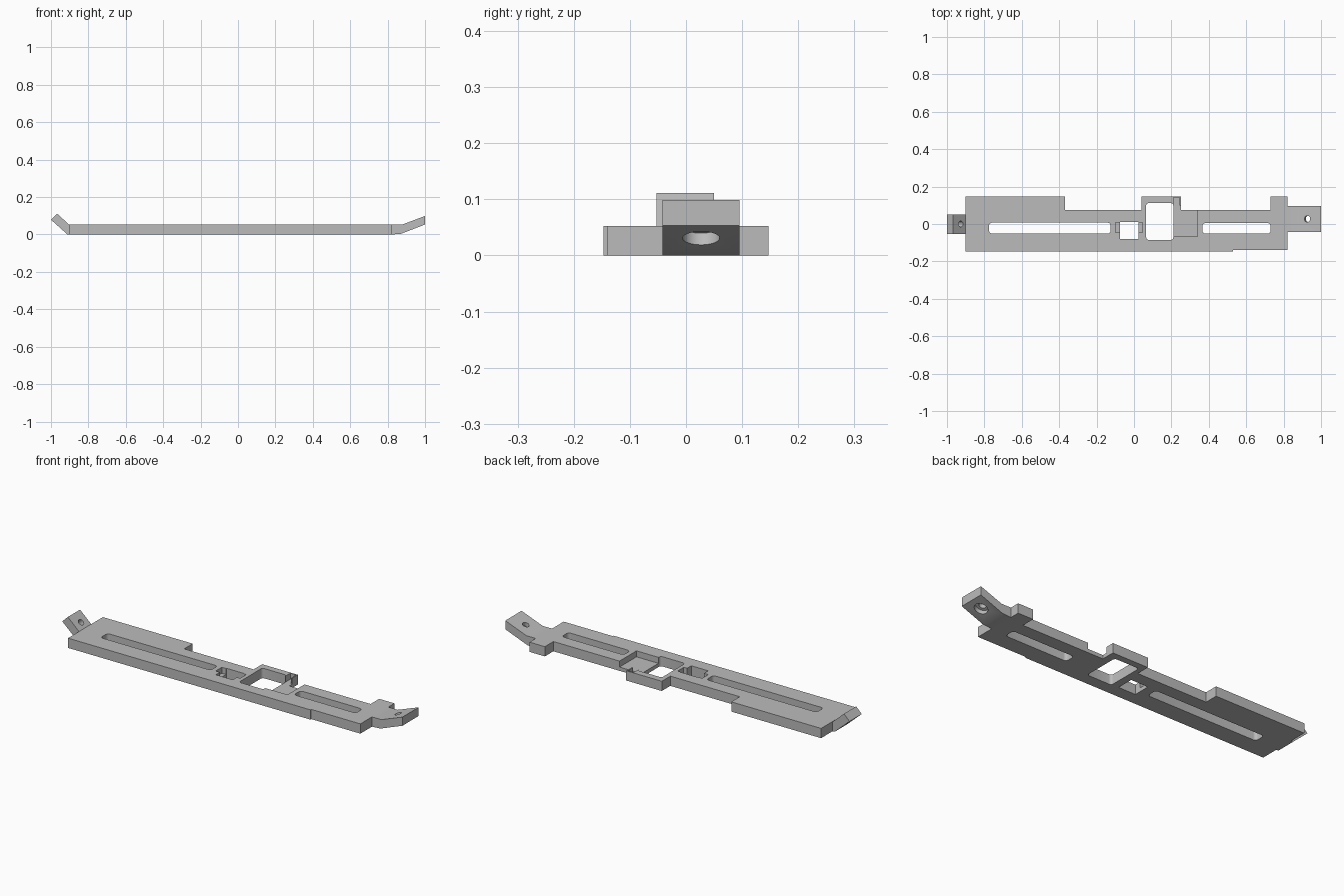
import bpy, bmesh, math
from mathutils import Vector

cube = bpy.data.objects.get("Cube")
if cube:
    bpy.data.objects.remove(cube, do_unlink=True)

grey = bpy.data.materials.new("light grey")
grey.use_nodes = True
grey.diffuse_color = (0.5, 0.5, 0.5, 1)
grey.node_tree.nodes["Principled BSDF"].inputs["Base Color"].default_value = (0.5, 0.5, 0.5, 1)

T = 0.052  # plate thickness


def prism(name, points, offset):
    """Extrude a closed 3D profile along an offset vector."""
    bm = bmesh.new()
    face = bm.faces.new([bm.verts.new(p) for p in points])
    top = bmesh.ops.extrude_face_region(bm, geom=[face])["geom"]
    bmesh.ops.translate(bm, vec=offset, verts=[v for v in top if isinstance(v, bmesh.types.BMVert)])
    bmesh.ops.recalc_face_normals(bm, faces=bm.faces)
    mesh = bpy.data.meshes.new(name)
    bm.to_mesh(mesh)
    bm.free()
    mesh.materials.append(grey)
    obj = bpy.data.objects.new(name, mesh)
    bpy.context.collection.objects.link(obj)
    return obj


def rounded(x0, x1, y0, y1, r, z):
    """Outline of a rectangle with rounded corners."""
    pts = []
    corners = [(x1 - r, y1 - r), (x0 + r, y1 - r), (x0 + r, y0 + r), (x1 - r, y0 + r)]
    for i, (cx, cy) in enumerate(corners):
        for k in range(5):
            a = (i + k / 4) * math.pi / 2
            pts.append((cx + r * math.cos(a), cy + r * math.sin(a), z))
    return pts


def rect(x0, x1, y0, y1, z):
    return [(x0, y0, z), (x1, y0, z), (x1, y1, z), (x0, y1, z)]


def cut(obj, cutter):
    """Subtract the cutter, then delete it."""
    cutter.hide_render = True
    mod = obj.modifiers.new("cut", "BOOLEAN")
    mod.operation = "DIFFERENCE"
    mod.solver = "EXACT"
    mod.object = cutter
    bpy.context.view_layer.objects.active = obj
    bpy.ops.object.modifier_apply(modifier=mod.name)
    bpy.data.objects.remove(cutter, do_unlink=True)


def drill(obj, centre, axis, radius, depth):
    """Round hole running from a centre along an axis."""
    axis = Vector(axis).normalized()
    side = Vector((0, 1, 0))
    other = axis.cross(side)
    ring = [Vector(centre) + radius * (math.cos(a) * side + math.sin(a) * other)
            for a in (i * math.tau / 32 for i in range(32))]
    cut(obj, prism("drill", [p - axis * 0.02 for p in ring], axis * (depth + 0.02)))


# Main plate with stepped rear edge
outline = [(-0.9, -0.147), (0.53, -0.147), (0.53, -0.14), (0.82, -0.14), (0.82, 0.147),
           (0.73, 0.147), (0.73, 0.075), (0.25, 0.075), (0.25, 0.147), (0.04, 0.147),
           (0.04, 0.075), (-0.37, 0.075), (-0.37, 0.147), (-0.9, 0.147)]
plate = prism("plate", [(x, y, 0) for x, y in outline], Vector((0, 0, T)))

# Through slots and windows
through = Vector((0, 0, 0.2))
cut(plate, prism("slot", rounded(-0.775, -0.125, -0.051, 0.007, 0.016, -0.1), through))
cut(plate, prism("slot", rounded(0.365, 0.73, -0.051, 0.005, 0.016, -0.1), through))
cut(plate, prism("window", rounded(0.065, 0.21, -0.085, 0.112, 0.014, -0.1), through))
cut(plate, prism("window", rect(-0.075, 0.025, -0.08, 0.01, -0.1), through))

# Shallow pockets in the upper face
cut(plate, prism("pocket", rect(-0.1, 0.045, -0.045, 0.007, 0.02), through))
cut(plate, prism("pocket", rect(0.2, 0.34, -0.068, 0.1, 0.02), through))
cut(plate, prism("pocket", rect(0.21, 0.244, 0.06, 0.141, 0.02), through))

# Bent mounting ears
right_profile = [(-0.9, 0), (-0.912, 0), (-1, 0.079), (-0.967, 0.111), (-0.9, 0.05)]
right_ear = prism("right_ear", [(x, -0.053, z) for x, z in right_profile], Vector((0, 0.103, 0)))
drill(right_ear, (-0.957, 0, 0.04), (0.67, 0, 0.74), 0.016, 0.2)

left_profile = [(0.82, 0), (0.87, 0.003), (1, 0.053), (1, 0.099), (0.875, T), (0.82, T)]
left_ear = prism("left_ear", [(x, -0.042, z) for x, z in left_profile], Vector((0, 0.137, 0)))
slope = (-0.36, 0, 0.93)
drill(left_ear, (0.942, 0.027, 0.031), slope, 0.033, 0.022)
drill(left_ear, (0.942, 0.027, 0.031), slope, 0.017, 0.2)

# Smooth the round walls while keeping edges sharp
bpy.ops.object.select_all(action="DESELECT")
for obj in (plate, right_ear, left_ear):
    obj.select_set(True)
bpy.context.view_layer.objects.active = plate
bpy.ops.object.shade_smooth_by_angle(angle=math.radians(30))
